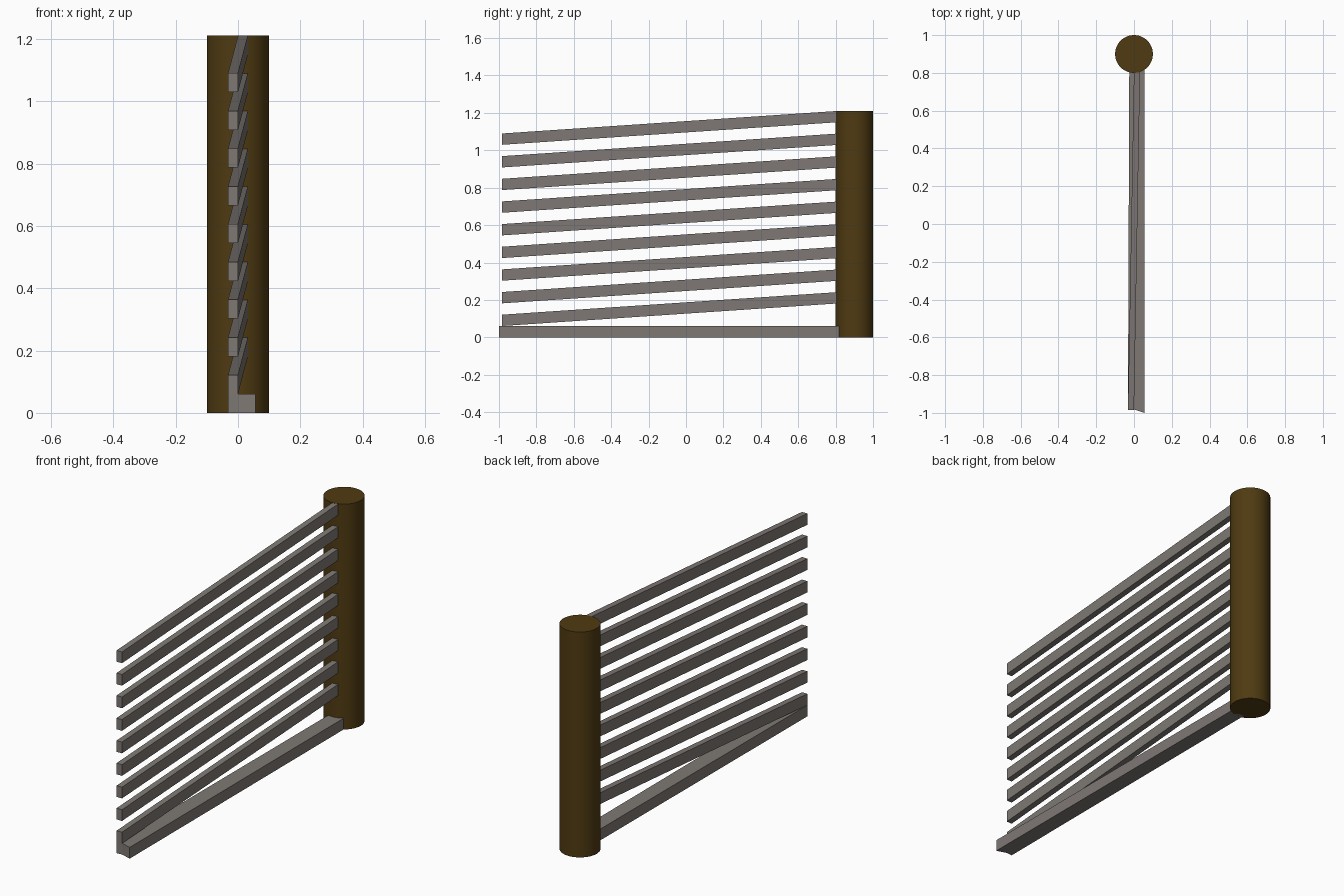
import bpy, bmesh, math

if "Cube" in bpy.data.objects:
    bpy.data.objects.remove(bpy.data.objects["Cube"])


def material(name, rgb):
    m = bpy.data.materials.new(name)
    m.diffuse_color = (*rgb, 1)
    m.use_nodes = True
    m.node_tree.nodes["Principled BSDF"].inputs["Base Color"].default_value = m.diffuse_color
    return m


weathered = material("weathered grey wood", (0.21, 0.19, 0.175))
bark = material("dark brown wood", (0.078, 0.043, 0.006))

STEP = 0.1211      # vertical spacing of rails
THICK = 0.0605     # rail height


def loft(name, lower, upper, mat):
    """Closed solid between two matching outlines."""
    bm = bmesh.new()
    a = [bm.verts.new(p) for p in lower]
    b = [bm.verts.new(p) for p in upper]
    n = len(a)
    bm.faces.new(a[::-1])
    bm.faces.new(b)
    for i in range(n):
        j = (i + 1) % n
        bm.faces.new((a[i], a[j], b[j], b[i]))
    bmesh.ops.recalc_face_normals(bm, faces=bm.faces)
    me = bpy.data.meshes.new(name)
    bm.to_mesh(me)
    bm.free()
    me.materials.append(mat)
    ob = bpy.data.objects.new(name, me)
    bpy.context.collection.objects.link(ob)
    return ob


# Round post
bpy.ops.mesh.primitive_cylinder_add(vertices=48, radius=0.1, depth=STEP * 10,
                                    location=(0, 0.9, STEP * 5))
post = bpy.context.object
post.name = "post"
post.data.materials.append(bark)
bpy.ops.object.shade_smooth_by_angle(angle=math.radians(40))

# Slanted rails, skewed sideways and rising into the post
for k in range(1, 10):
    t = STEP * k
    near = [(x, -0.985, z) for x, z in
            ((-0.032, t - THICK), (0, t - THICK), (0, t), (-0.032, t))]
    far = [(x + 0.032, 0.81, z + STEP - 0.0005) for x, y, z in near]
    loft(f"rail_{k}", near, far, weathered)

# Bottom beam lying on the ground with a notched front end
outline = [(-0.032, -0.985), (0, -0.982), (0.056, -1.0),
           (0.056, 0.82), (-0.025, 0.82)]
loft("bottom_rail", [(x, y, 0) for x, y in outline],
     [(x, y, THICK) for x, y in outline], weathered)
